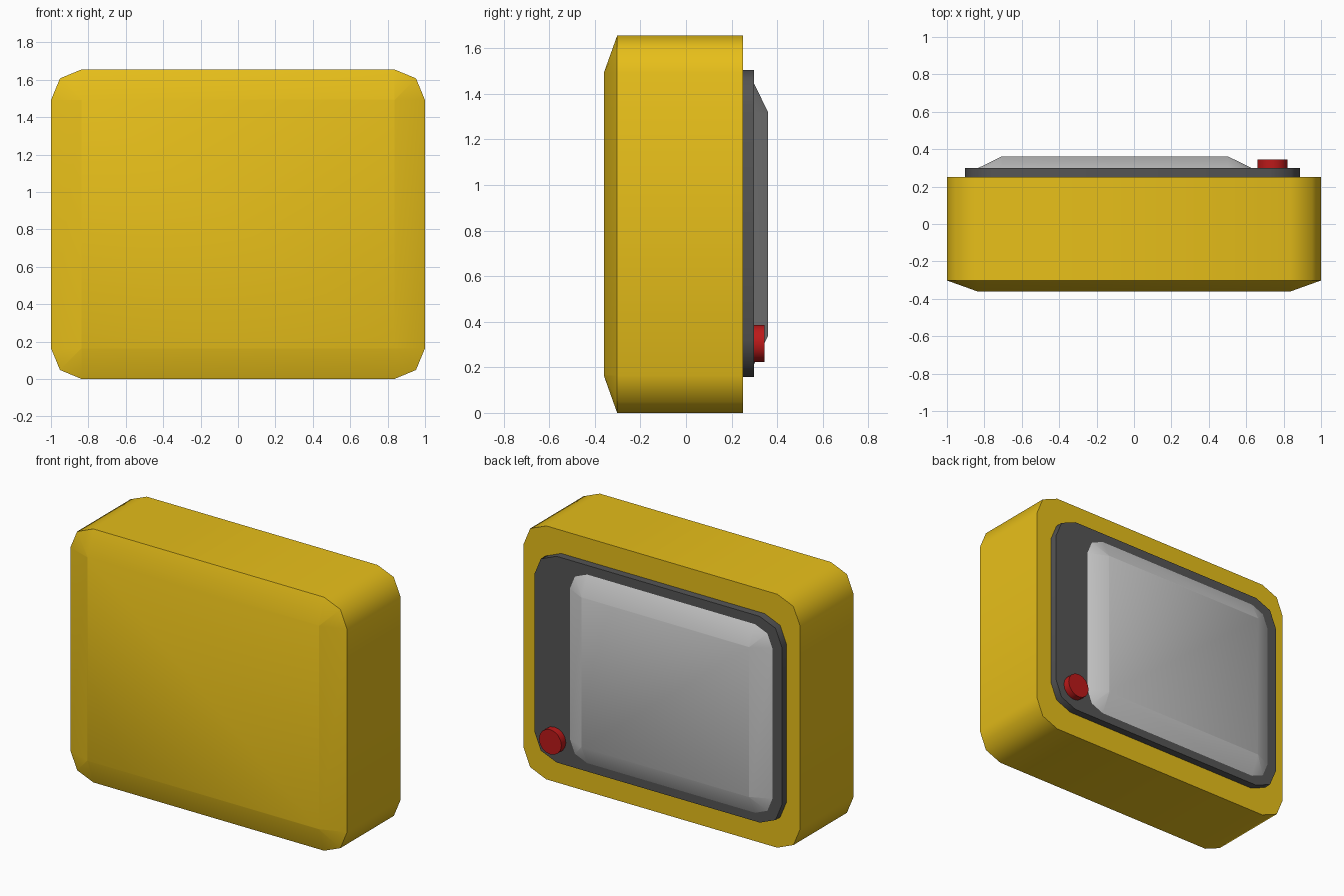
import bpy, bmesh, math

if "Cube" in bpy.data.objects:
    bpy.data.objects.remove(bpy.data.objects["Cube"])


def material(name, color):
    m = bpy.data.materials.new(name)
    m.diffuse_color = (*color, 1)
    m.use_nodes = True
    m.node_tree.nodes["Principled BSDF"].inputs["Base Color"].default_value = m.diffuse_color
    return m


def rounded_rect(x0, x1, z0, z1, r, inset=0.0):
    """Outline with two-segment corners, shrunk by an even inset."""
    rr = max(r - inset, 0.003)
    x0, x1, z0, z1 = x0 + inset, x1 - inset, z0 + inset, z1 - inset
    corners = [(x1 - rr, z1 - rr), (x0 + rr, z1 - rr),
               (x0 + rr, z0 + rr), (x1 - rr, z0 + rr)]
    pts = []
    for i, (cx, cz) in enumerate(corners):
        for k in range(3):
            a = math.radians(90 * i + 45 * k)
            pts.append((cx + rr * math.cos(a), cz + rr * math.sin(a)))
    return pts


def finish(bm, name, mat):
    bmesh.ops.recalc_face_normals(bm, faces=bm.faces)
    mesh = bpy.data.meshes.new(name)
    bm.to_mesh(mesh)
    bm.free()
    obj = bpy.data.objects.new(name, mesh)
    bpy.context.collection.objects.link(obj)
    if mat:
        mesh.materials.append(mat)
    bpy.ops.object.select_all(action='DESELECT')
    obj.select_set(True)
    bpy.context.view_layer.objects.active = obj
    bpy.ops.object.shade_smooth_by_angle(angle=math.radians(50))
    return obj


def slab(name, rect, r, sections, mat=None):
    """Loft a rounded rectangle through (y, inset) sections and cap it."""
    bm = bmesh.new()
    rings = [[bm.verts.new((x, y, z)) for x, z in rounded_rect(*rect, r, inset)]
             for y, inset in sections]
    n = len(rings[0])
    for a, b in zip(rings, rings[1:]):
        for i in range(n):
            j = (i + 1) % n
            bm.faces.new((a[i], a[j], b[j], b[i]))
    bm.faces.new(rings[0])
    bm.faces.new(rings[-1])
    return finish(bm, name, mat)


yellow = material("yellow_plastic", (0.8, 0.52, 0.01))
dark = material("dark_panel", (0.09, 0.09, 0.09))
red = material("red_button", (0.5, 0.01, 0.01))

# Case with a bevelled front
slab("case", (-1, 1, 0, 1.656), 0.165,
     [(-0.36, 0.162), (-0.302, 0), (0.25, 0)], yellow)

# Raised panel on the back
slab("back_panel", (-0.903, 0.887, 0.158, 1.505), 0.16,
     [(0.25, 0), (0.299, 0)], dark)

# Domed screen
slab("screen", (-0.834, 0.63, 0.213, 1.445), 0.125,
     [(0.299, 0), (0.36, 0.125)])

# Round button
bm = bmesh.new()
bmesh.ops.create_cone(bm, cap_ends=True, segments=16, radius1=0.081,
                      radius2=0.081, depth=0.046)
button = finish(bm, "button", red)
button.rotation_euler.x = math.pi / 2
button.location = (0.74, 0.322, 0.305)
